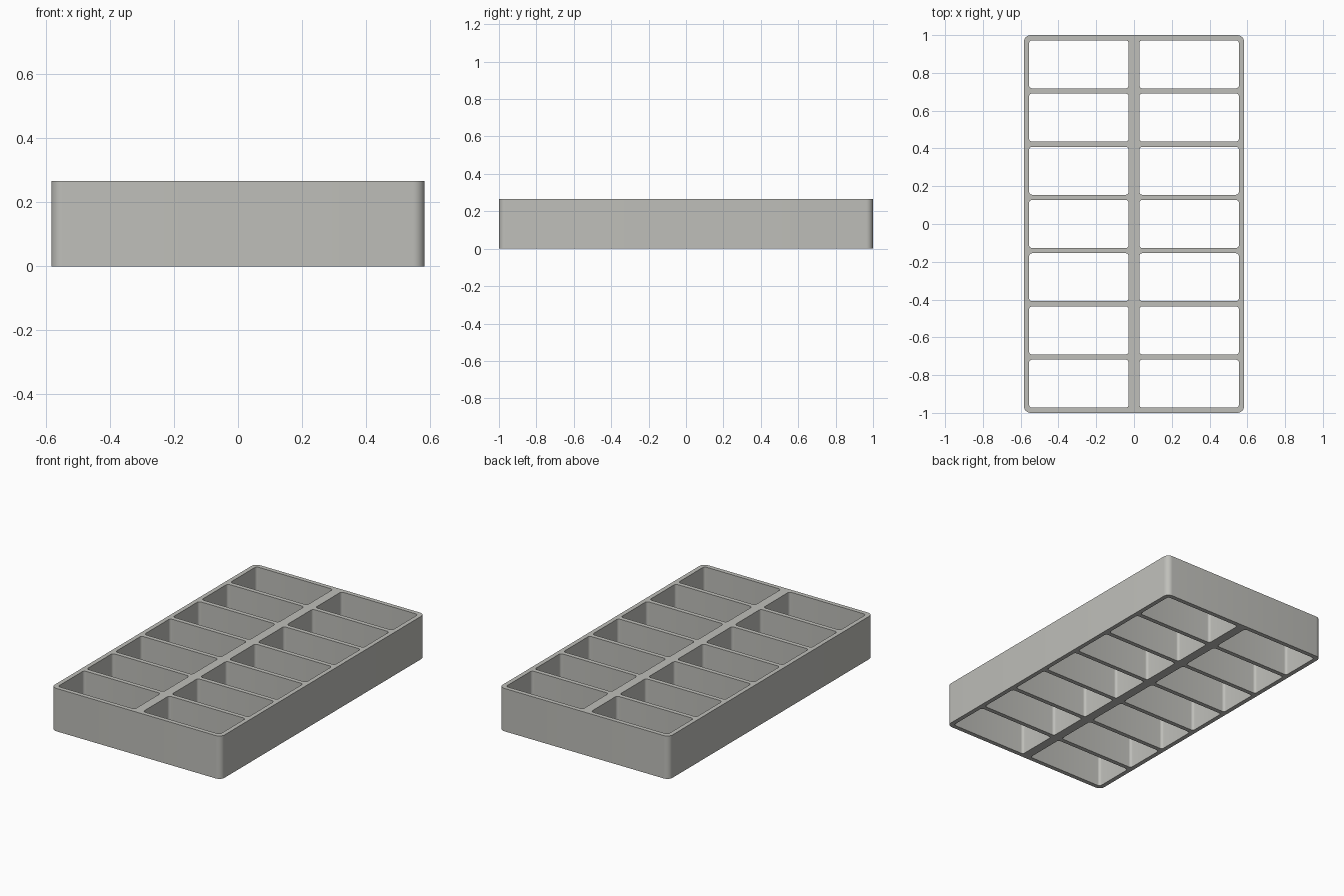
import bpy, bmesh, math

if "Cube" in bpy.data.objects:
    bpy.data.objects.remove(bpy.data.objects["Cube"])

HEIGHT = 0.266
HALF_X, HALF_Y = 0.583, 1.0
ROWS, WALL = 7, 0.0275
CELL_Y = (2 * HALF_Y - WALL * (ROWS + 1)) / ROWS
CELL_X = 0.527
CELL_CX = 0.292


def rounded_loop(bm, cx, cy, hx, hy, r, steps):
    """Closed edge loop of a rounded rectangle at z = 0."""
    verts = []
    for i, (sx, sy) in enumerate([(1, 1), (-1, 1), (-1, -1), (1, -1)]):
        for k in range(steps + 1):
            a = math.pi / 2 * (i + k / steps)
            verts.append(bm.verts.new((cx + sx * (hx - r) + r * math.cos(a),
                                       cy + sy * (hy - r) + r * math.sin(a), 0)))
    return [bm.edges.new((v, verts[(i + 1) % len(verts)])) for i, v in enumerate(verts)]


bm = bmesh.new()
# Outer wall outline
edges = rounded_loop(bm, 0, 0, HALF_X, HALF_Y, 0.036, 8)
# Two columns of open compartments
for side in (-1, 1):
    for row in range(ROWS):
        cy = (row - (ROWS - 1) / 2) * (CELL_Y + WALL)
        edges += rounded_loop(bm, side * CELL_CX, cy, CELL_X / 2, CELL_Y / 2, 0.016, 6)

# Fill between the outlines and raise to full height
bmesh.ops.triangle_fill(bm, edges=edges, use_beauty=True, use_dissolve=False, normal=(0, 0, 1))
ext = bmesh.ops.extrude_face_region(bm, geom=bm.faces[:], use_keep_orig=True)
top = [g for g in ext["geom"] if isinstance(g, bmesh.types.BMVert)]
bmesh.ops.translate(bm, verts=top, vec=(0, 0, HEIGHT))
bmesh.ops.recalc_face_normals(bm, faces=bm.faces[:])

mesh = bpy.data.meshes.new("divided_tray")
bm.to_mesh(mesh)
bm.free()
tray = bpy.data.objects.new("divided_tray", mesh)
bpy.context.collection.objects.link(tray)

grey = bpy.data.materials.new("warm_light_grey")
grey.diffuse_color = (0.52, 0.52, 0.49, 1)
grey.use_nodes = True
grey.node_tree.nodes["Principled BSDF"].inputs["Base Color"].default_value = grey.diffuse_color
mesh.materials.append(grey)

# Smooth rounded corners, crisp rims
bpy.context.view_layer.objects.active = tray
tray.select_set(True)
bpy.ops.object.shade_smooth_by_angle(angle=math.radians(30))
